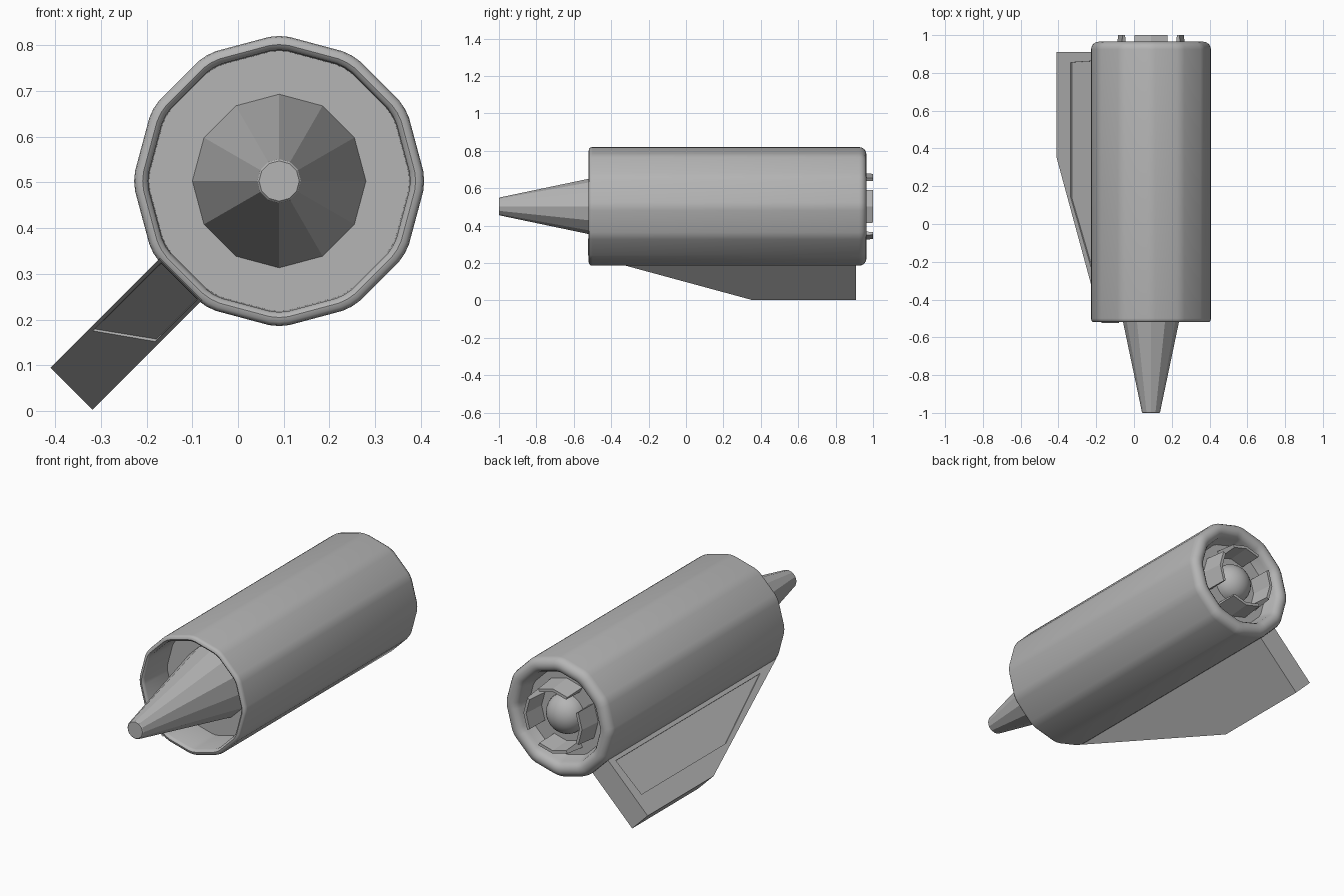
import bpy, bmesh
from math import sin, cos, radians, pi
from mathutils import Vector

old = bpy.data.objects.get("Cube")
if old:
    bpy.data.objects.remove(old, do_unlink=True)

AX, AZ = 0.09, 0.503      # axis of the barrel, running along y
SIDES = 12

grey = bpy.data.materials.new("plain grey")
grey.use_nodes = True
grey.diffuse_color = (0.46, 0.46, 0.46, 1)
grey.node_tree.nodes["Principled BSDF"].inputs["Base Color"].default_value = (0.46, 0.46, 0.46, 1)


def finish(bm, name, smooth=None):
    bmesh.ops.recalc_face_normals(bm, faces=bm.faces[:])
    mesh = bpy.data.meshes.new(name)
    bm.to_mesh(mesh)
    bm.free()
    mesh.materials.append(grey)
    ob = bpy.data.objects.new(name, mesh)
    bpy.context.collection.objects.link(ob)
    if smooth:
        bpy.ops.object.select_all(action='DESELECT')
        ob.select_set(True)
        bpy.context.view_layer.objects.active = ob
        bpy.ops.object.shade_smooth_by_angle(angle=radians(smooth))
    return ob


def spin(profile, name, ring, smooth=None):
    """Sweep (radius, y) points round the axis; ring holds (angle, radius factor)."""
    bm = bmesh.new()
    rows = []
    for r, y in profile:
        if r == 0:
            rows.append([bm.verts.new((AX, y, AZ))] * len(ring))
        else:
            rows.append([bm.verts.new((AX + r * f * cos(a), y, AZ + r * f * sin(a)))
                         for a, f in ring])
    n = len(ring)
    for a, b in zip(rows, rows[1:]):
        for i in range(n):
            j = (i + 1) % n
            bm.faces.new(list(dict.fromkeys((a[i], a[j], b[j], b[i]))))
    return finish(bm, name, smooth)


plain_ring = [(2 * pi * i / SIDES, 1) for i in range(SIDES)]
soft_ring = [(radians(30 * i + d), f) for i in range(SIDES)
             for d, f in ((-4, 0.984), (0, 0.988), (4, 0.984))]

# Barrel: front recess, rounded front lip, long wall, rounded rear lip, rear recess
rear_lip = [(0.281 + 0.040 * cos(t), 0.925 + 0.040 * sin(t))
            for t in [pi * k / 8 for k in range(9)]]
barrel = [(0, -0.32), (0.288, -0.32), (0.290, -0.505), (0.294, -0.515), (0.302, -0.52),
          (0.312, -0.518), (0.319, -0.511), (0.321, -0.50)]
barrel += rear_lip + [(0.225, 0.88), (0, 0.88)]
spin(barrel, "barrel", soft_ring, 40)

# Nose cone with a blunt tip
spin([(0, -1), (0.044, -1), (0.048, -0.996), (0.19, -0.319), (0, -0.319)],
     "nose_cone", plain_ring)

# Rear dome
dome = [(0.105 * cos(t), 0.88 + 0.095 * sin(t)) for t in [pi * k / 16 for k in range(8)]]
spin(dome + [(0, 0.975)], "rear_dome",
     [(2 * pi * i / 24, 1) for i in range(24)], 40)

# Four bent vanes round the dome
for k, side in enumerate(("left", "top", "right", "bottom")):
    bm = bmesh.new()
    cuts = []
    for d in (-30, 0, 30):
        a = radians(90 * k + d)
        cuts.append([bm.verts.new((AX + r * cos(a), y, AZ + r * sin(a)))
                     for r, y in ((0.150, 0.875), (0.158, 1), (0.174, 1), (0.186, 0.875))])
    for a, b in zip(cuts, cuts[1:]):
        for i in range(4):
            j = (i + 1) % 4
            bm.faces.new((a[i], a[j], b[j], b[i]))
    bm.faces.new(cuts[0])
    bm.faces.new(cuts[-1])
    finish(bm, side + "_vane")

# Swept fin pointing down and to the right
out = Vector((-1, 0, -1)).normalized()
up = Vector((-1, 0, 1)).normalized()
HALF = 0.065


def fin_point(y, r, t):
    return Vector((AX, y, AZ)) + out * r + up * t


outline = [(-0.49, 0.295), (-0.523, 0.306), (0.352, 0.642), (0.91, 0.642), (0.91, 0.295)]
panel = [(-0.36, 0.33), (0.14, 0.536), (0.855, 0.536), (0.865, 0.33)]
bm = bmesh.new()
top = [bm.verts.new(fin_point(y, r, HALF)) for y, r in outline]
low = [bm.verts.new(fin_point(y, r, -HALF)) for y, r in outline]
bm.faces.new(low)
walls = []
for i in range(5):
    j = (i + 1) % 5
    walls.append(bm.faces.new((top[i], top[j], low[j], low[i])))

# Sunken panel on the upper side
rim = [bm.verts.new(fin_point(y, r, HALF)) for y, r in panel]
floor = [bm.verts.new(fin_point(y, r, HALF - 0.008)) for y, r in panel]
bm.faces.new(floor)
for i in range(4):
    j = (i + 1) % 4
    bm.faces.new((rim[i], rim[j], floor[j], floor[i]))
bm.faces.new((top[0], top[1], rim[0]))
for i in range(4):
    j = (i + 1) % 4
    bm.faces.new((top[i + 1], top[(i + 2) % 5], rim[j], rim[i]))

# Shallow slanted inset on the leading edge
bmesh.ops.recalc_face_normals(bm, faces=bm.faces[:])
lead = walls[1]
bmesh.ops.inset_individual(bm, faces=[lead], thickness=0.012, depth=0)
slope = (fin_point(0.352, 0.642, 0) - fin_point(-0.523, 0.306, 0)).normalized()
for v in lead.verts:
    rel = v.co - Vector((AX, 0, AZ))
    if rel.dot(out) > 0.5:
        goal = 0.52 if rel.dot(up) > 0 else 0.44
        v.co += slope * (goal - rel.dot(out)) / slope.dot(out)
bmesh.ops.inset_individual(bm, faces=[lead], thickness=0.002, depth=-0.006)
finish(bm, "fin")
